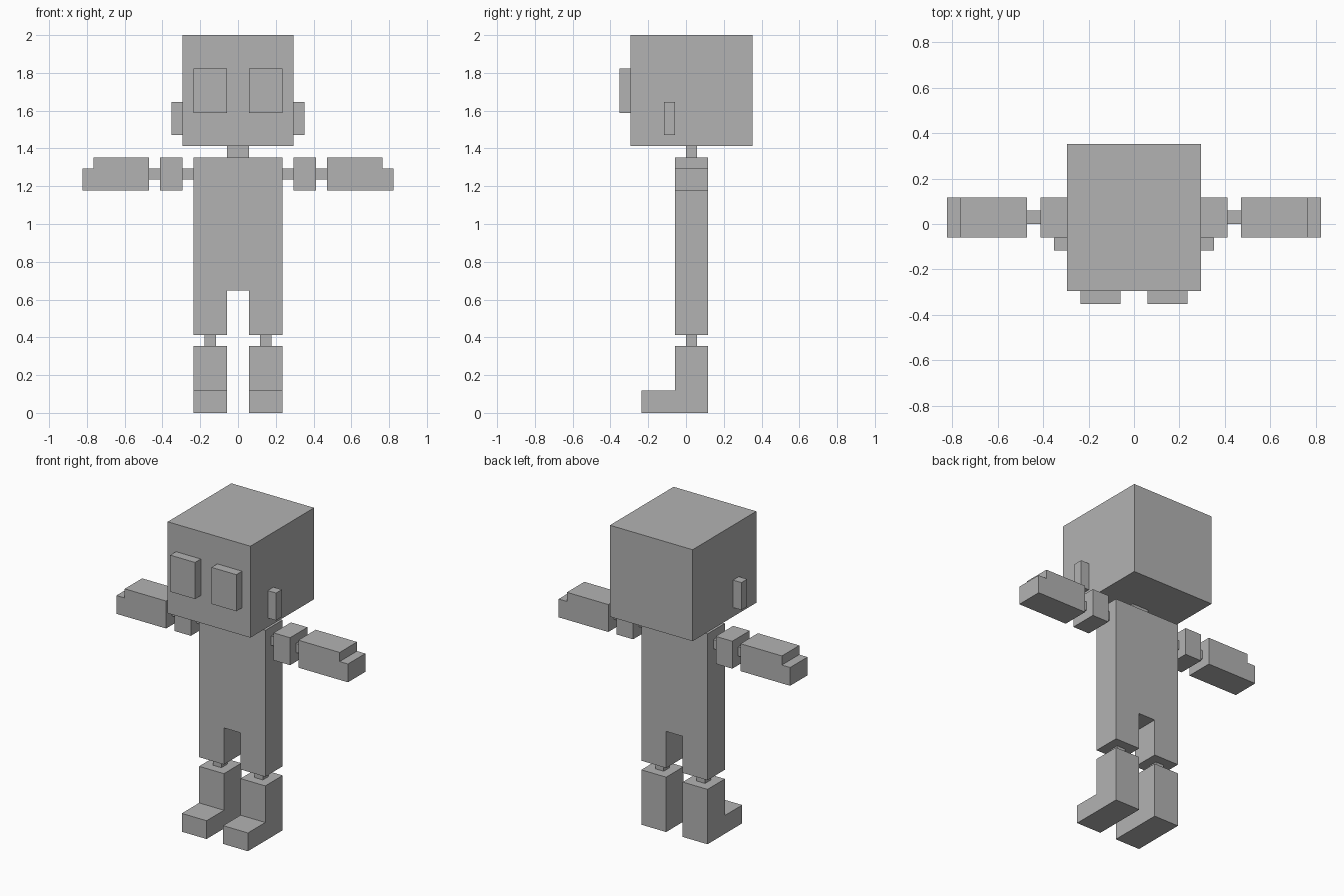
import bpy
import bmesh
from mathutils import Vector

default = bpy.data.objects.get("Cube")
if default:
    bpy.data.objects.remove(default, do_unlink=True)

U = 2 / 34  # one block unit: the figure is 34 blocks tall

grey = bpy.data.materials.new("plain grey")
grey.use_nodes = True
colour = (0.45, 0.45, 0.45, 1)
grey.diffuse_color = colour
grey.node_tree.nodes["Principled BSDF"].inputs["Base Color"].default_value = colour


def extrude_profile(name, points, direction):
    """Extrude a flat outline, given in block units, along a direction."""
    bm = bmesh.new()
    face = bm.faces.new([bm.verts.new(Vector(p) * U) for p in points])
    result = bmesh.ops.extrude_face_region(bm, geom=[face])
    moved = [g for g in result["geom"] if isinstance(g, bmesh.types.BMVert)]
    bmesh.ops.translate(bm, verts=moved, vec=Vector(direction) * U)
    bmesh.ops.recalc_face_normals(bm, faces=bm.faces)
    mesh = bpy.data.meshes.new(name)
    bm.to_mesh(mesh)
    bm.free()
    mesh.materials.append(grey)
    obj = bpy.data.objects.new(name, mesh)
    bpy.context.collection.objects.link(obj)


def block(name, x, y, z):
    outline = [(x[0], y[0], z[0]), (x[1], y[0], z[0]),
               (x[1], y[1], z[0]), (x[0], y[1], z[0])]
    extrude_profile(name, outline, (0, 0, z[1] - z[0]))


# Head, neck and the torso with its upper legs
block("head", (-5, 5), (-5, 6), (24, 34))
block("neck", (-1, 1), (0, 1), (23, 24))
torso = [(-4, 23), (-4, 7), (-1, 7), (-1, 11), (1, 11), (1, 7), (4, 7), (4, 23)]
extrude_profile("torso", [(x, -1, z) for x, z in torso], (0, 3, 0))

# Paired parts
boot = [(-4, 0), (2, 0), (2, 6), (-1, 6), (-1, 2), (-4, 2)]
forearm = [(8, 20), (14, 20), (14, 22), (13, 22), (13, 23), (8, 23)]

for side, s in (("left", 1), ("right", -1)):
    block(side + "_eye", (s, 4 * s), (-6, -5), (27, 31))
    block(side + "_ear", (5 * s, 6 * s), (-2, -1), (25, 28))
    block(side + "_shoulder_joint", (4 * s, 5 * s), (0, 1), (21, 22))
    block(side + "_upper_arm", (5 * s, 7 * s), (-1, 2), (20, 23))
    block(side + "_elbow_joint", (7 * s, 8 * s), (0, 1), (21, 22))
    extrude_profile(side + "_forearm", [(s * x, -1, z) for x, z in forearm], (0, 3, 0))
    block(side + "_knee_joint", (2 * s, 3 * s), (0, 1), (6, 7))
    extrude_profile(side + "_boot", [(s, y, z) for y, z in boot], (3 * s, 0, 0))
